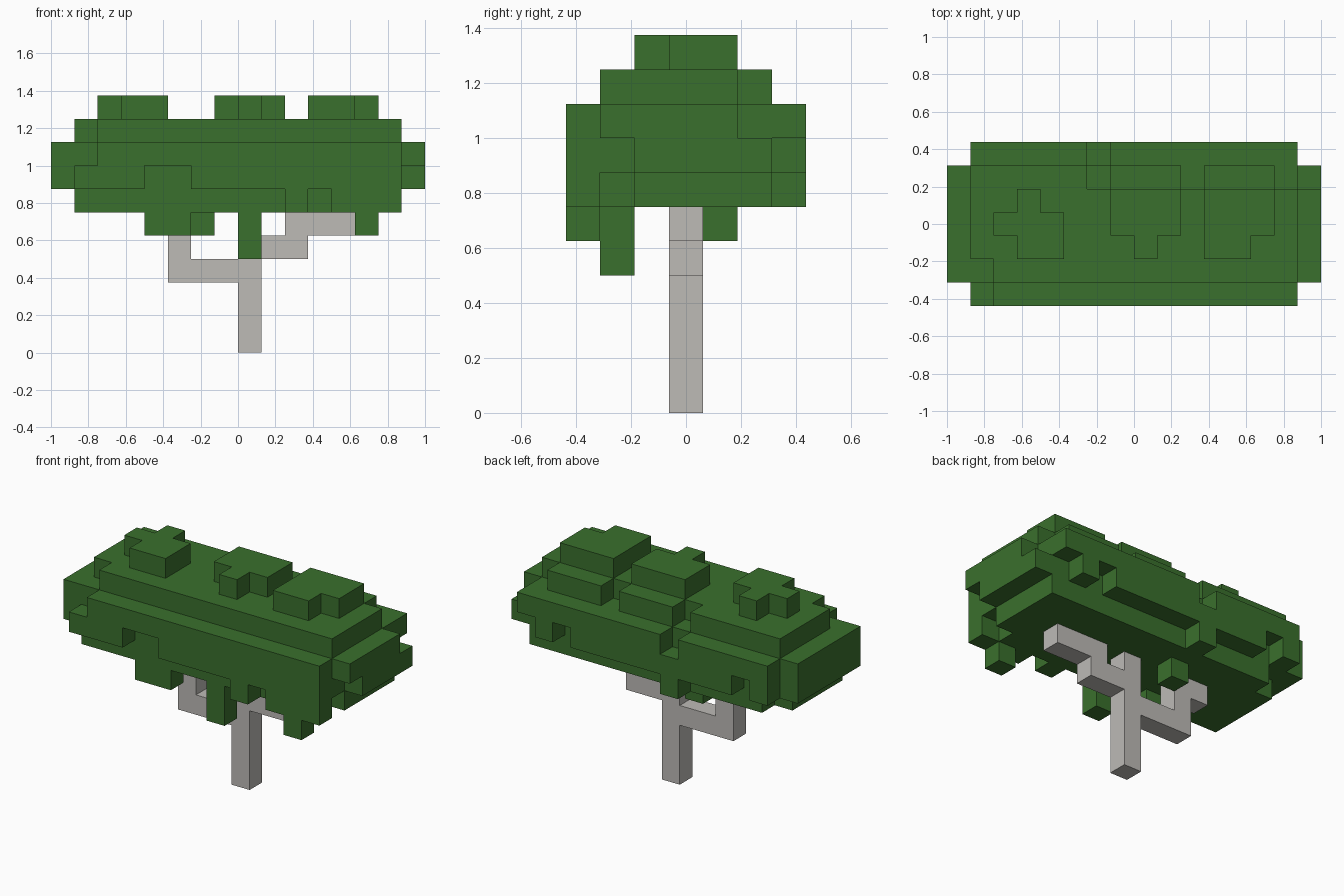
import bpy
import bmesh
import math
from mathutils import Vector

cube = bpy.data.objects.get("Cube")
if cube:
    bpy.data.objects.remove(cube, do_unlink=True)

CELL = 0.125  # edge length of one block


def material(name, rgb):
    mat = bpy.data.materials.new(name)
    mat.use_nodes = True
    color = (*rgb, 1.0)
    mat.diffuse_color = color
    mat.node_tree.nodes["Principled BSDF"].inputs["Base Color"].default_value = color
    return mat


def box(x, y, z):
    """Block cells in inclusive (first, last) ranges; a single number is one cell."""
    spans = [(v, v) if isinstance(v, int) else v for v in (x, y, z)]
    rx, ry, rz = [range(a, b + 1) for a, b in spans]
    return {(i, j, k) for i in rx for j in ry for k in rz}


def build(name, cells, mat):
    """Turn block cells into one outer skin with merged flat faces."""
    bm = bmesh.new()
    corners = {}

    def vert(p):
        key = tuple(round(c * 2) for c in p)
        if key not in corners:
            corners[key] = bm.verts.new(p * CELL)
        return corners[key]

    for cell in sorted(cells):
        center = Vector(cell) + Vector((0.5, 0, 0.5))
        for axis in range(3):
            for sign in (-1, 1):
                step = [0, 0, 0]
                step[axis] = sign
                if tuple(c + s for c, s in zip(cell, step)) in cells:
                    continue
                n = Vector(step) / 2
                u = Vector((0, 0, 0))
                u[(axis + 1) % 3] = 0.5
                v = n.cross(u) * 2
                ring = (-u - v, u - v, u + v, v - u)
                bm.faces.new([vert(center + n + r) for r in ring])
    bmesh.ops.dissolve_limit(bm, angle_limit=math.radians(1),
                             verts=bm.verts[:], edges=bm.edges[:])
    bmesh.ops.recalc_face_normals(bm, faces=bm.faces[:])
    mesh = bpy.data.meshes.new(name)
    bm.to_mesh(mesh)
    bm.free()
    mesh.materials.append(mat)
    obj = bpy.data.objects.new(name, mesh)
    bpy.context.collection.objects.link(obj)


leaf_green = material("leaf green", (0.042, 0.162, 0.026))
bark_grey = material("pale bark", (0.51, 0.495, 0.47))

# Trunk with a forked branch on each side
trunk = box(0, 0, (0, 5))
trunk |= box((-3, -1), 0, 3) | box(-3, 0, (4, 5)) | box(-4, 0, 5)
trunk |= box((1, 2), 0, 4) | box((2, 4), 0, 5)
build("trunk", trunk, bark_grey)

# Main body of the crown
crown = box((-7, 6), (-2, 2), (6, 8))
crown -= box(6, -2, 6) | box(-7, 2, 6)

# Ends of the crown
crown |= box(-8, (-2, 2), (7, 8))
crown |= box(7, (-1, 2), 7) | box(7, (-2, 1), 8)

# Front layer with its gaps and hanging blocks
crown |= box((-6, 6), -3, 8) | box((-7, 6), -3, 7)
crown -= box((-4, -3), -3, 7)
crown |= box(2, -3, 6) | box((4, 6), -3, 6)

# Back layer with its gaps
crown |= box((-7, 6), 3, (7, 8))
crown -= box(-2, 3, 8)
for gap in (-6, 4, 6):
    crown -= box(gap, 3, 7)
crown |= box(-2, 3, 6)

# Upper step
crown |= box((-7, 6), (-1, 1), 9) | box((-6, 6), -2, 9)
for span in ((-7, -3), (-1, 1), (3, 5)):
    crown |= box(span, 2, 9)

# Three tufts on top
crown |= box(-5, (-1, 1), 10) | box((-6, -4), 0, 10) | box(-4, -1, 10)
crown |= box((-1, 1), (0, 1), 10) | box(0, -1, 10)
crown |= box((3, 5), (0, 1), 10) | box((3, 4), -1, 10)

# Leaves hanging below
crown |= box((-4, -3), -2, 5) | box(-2, 1, 5)
crown |= box(0, -2, (4, 5)) | box(5, -3, 5)
build("leaf_crown", crown, leaf_green)
